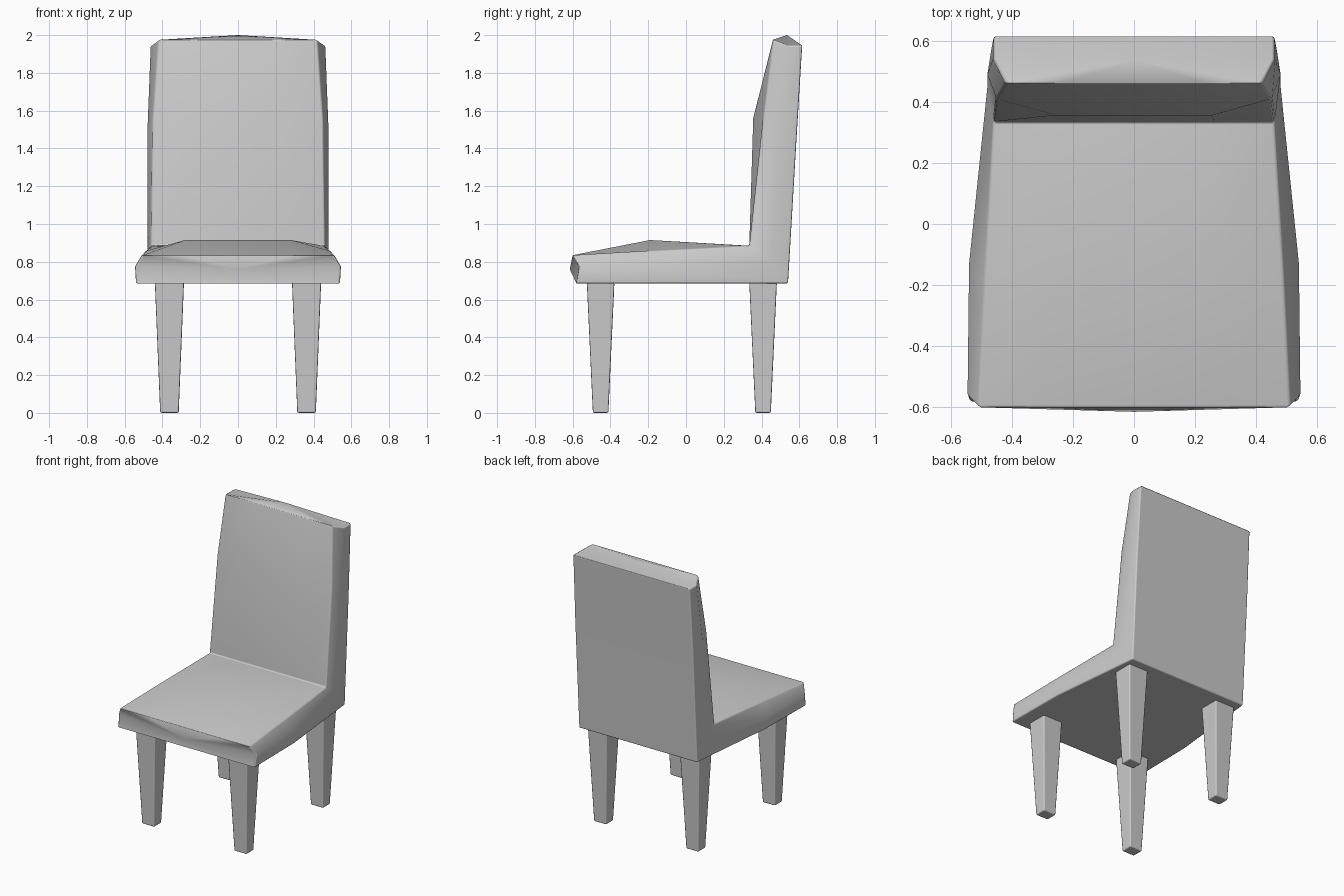
import bpy
import bmesh
from mathutils import Vector

cube = bpy.data.objects.get("Cube")
if cube:
    bpy.data.objects.remove(cube, do_unlink=True)

grey = bpy.data.materials.new("plain_grey")
grey.use_nodes = True
colour = (0.6, 0.6, 0.6, 1)
grey.diffuse_color = colour
grey.node_tree.nodes["Principled BSDF"].inputs["Base Color"].default_value = colour


def finish(bm, name, bevel):
    """Turn a bmesh into a smooth-shaded object with softened edges."""
    bmesh.ops.recalc_face_normals(bm, faces=bm.faces)
    for face in bm.faces:
        face.smooth = True
    mesh = bpy.data.meshes.new(name)
    bm.to_mesh(mesh)
    bm.free()
    mesh.materials.append(grey)
    obj = bpy.data.objects.new(name, mesh)
    bpy.context.collection.objects.link(obj)
    mod = obj.modifiers.new("soft_edges", "BEVEL")
    mod.width = bevel
    mod.segments = 2
    mod.limit_method = "ANGLE"
    mod.angle_limit = 0.7
    mod.harden_normals = True
    return obj


def loft(bm, rings):
    """Bridge closed rings of equal length and return the two end caps."""
    loops = [[bm.verts.new(p) for p in ring] for ring in rings]
    count = len(loops[0])
    for a, b in zip(loops, loops[1:]):
        for i in range(count):
            j = (i + 1) % count
            bm.faces.new((a[i], a[j], b[j], b[i]))
    return bm.faces.new(loops[0]), bm.faces.new(loops[-1])


# Padded shell: sections from the seat's front edge back and up to the headrest.
# Each has (half width, y, z) for cushion edge, side and underside, plus padding (y, z).
sections = [
    ((0.51, -0.60, 0.835), (0.545, -0.565, 0.775), (0.54, -0.58, 0.685), (0, 0)),
    ((0.49, -0.19, 0.857), (0.54, -0.13, 0.77), (0.535, -0.13, 0.685), (0, 0.058)),
    ((0.46, 0.335, 0.885), (0.48, 0.45, 0.80), (0.465, 0.54, 0.685), (0, 0)),
    ((0.45, 0.41, 1.56), (0.48, 0.49, 1.48), (0.465, 0.585, 1.45), (-0.054, 0)),
    ((0.42, 0.46, 1.975), (0.462, 0.54, 1.945), (0.46, 0.615, 1.945), (0, 0)),
]


def section_ring(edge, side, under, pad):
    w, y, z = edge
    cushion = [(s * w, y, z) for s in (-1, 1)]
    padding = [(s * w * 0.57, y + pad[0], z + pad[1]) for s in (-1, 1)]
    left = [side, under]
    right = [(-p[0], p[1], p[2]) for p in (under, side)]
    return [cushion[0], *padding, cushion[1], *left, *right]


bm = bmesh.new()
caps = loft(bm, [section_ring(*s) for s in sections])
# Slight crown on the front edge and the top edge
for cap, centre in zip(caps, ((0, -0.615, 0.76), (0, 0.535, 2.0))):
    crown = bmesh.ops.poke(bm, faces=[cap])["verts"][0]
    crown.co = Vector(centre)
finish(bm, "padded_seat_and_back", 0.009)


def leg(name, x, y):
    """Square leg tapering towards the floor."""
    corners = [(-1, -1), (1, -1), (1, 1), (-1, 1)]
    rings = [[(x + sx * hx, y + sy * hy, z) for sx, sy in corners]
             for hx, hy, z in ((0.049, 0.041, 0), (0.077, 0.073, 0.69))]
    bm = bmesh.new()
    loft(bm, rings)
    finish(bm, name, 0.008)


for side, x in (("left", 0.363), ("right", -0.363)):
    leg("front_leg_" + side, x, -0.452)
    leg("back_leg_" + side, x, 0.408)
